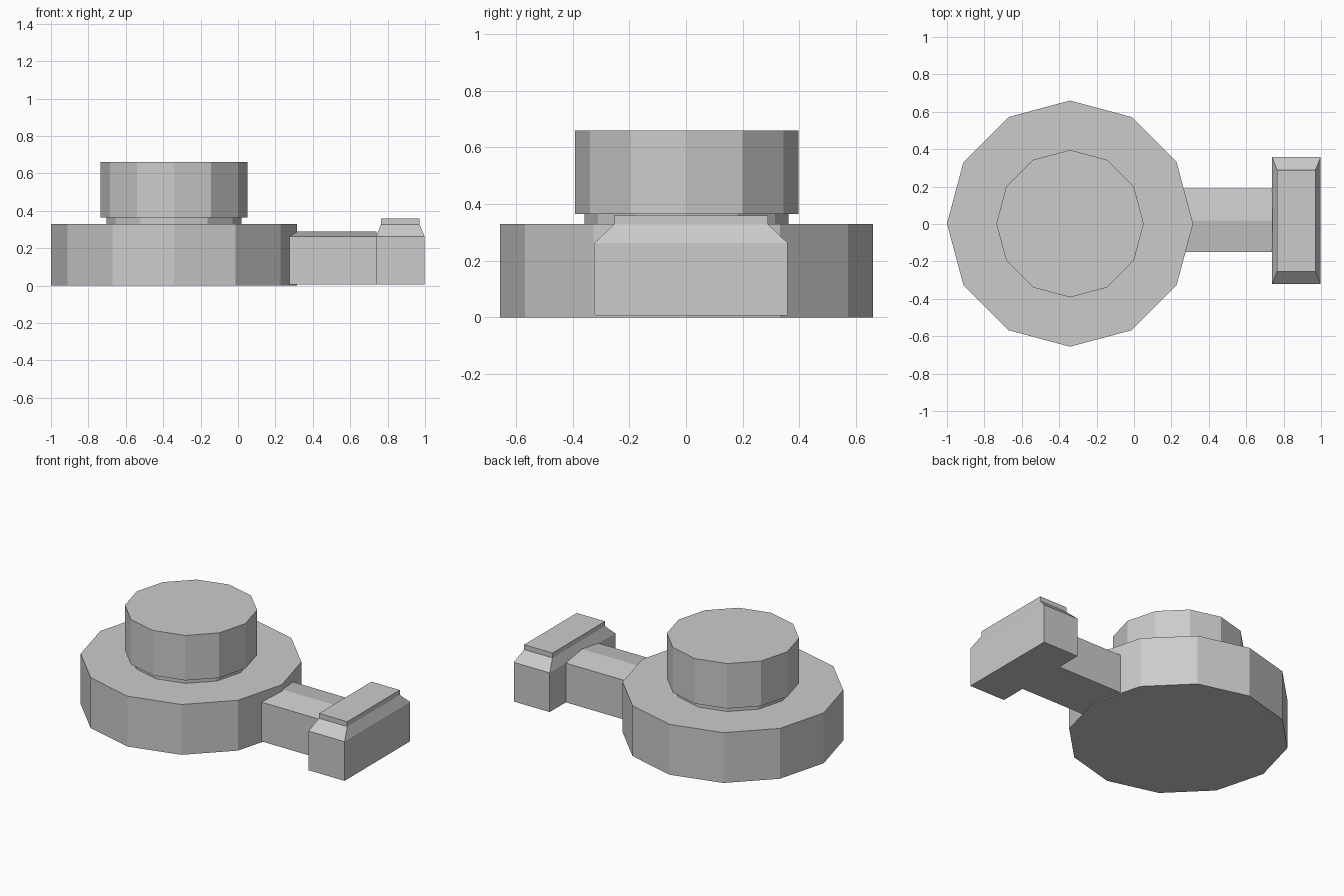
import bpy, bmesh
from math import cos, sin, tau

if "Cube" in bpy.data.objects:
    bpy.data.objects.remove(bpy.data.objects["Cube"])


def loft(name, rings):
    """Closed solid from stacked rings of equal point count."""
    bm = bmesh.new()
    loops = [[bm.verts.new(p) for p in ring] for ring in rings]
    n = len(loops[0])
    for a, b in zip(loops, loops[1:]):
        for i in range(n):
            j = (i + 1) % n
            bm.faces.new((a[i], a[j], b[j], b[i]))
    bm.faces.new(loops[0][::-1])
    bm.faces.new(loops[-1])
    bmesh.ops.recalc_face_normals(bm, faces=bm.faces)
    me = bpy.data.meshes.new(name)
    bm.to_mesh(me)
    bm.free()
    ob = bpy.data.objects.new(name, me)
    bpy.context.collection.objects.link(ob)
    return ob


def disc(name, radius, z0, z1, sides=12, cx=-0.342, cy=0.002):
    def ring(z):
        return [(cx + radius * cos(tau * i / sides),
                 cy + radius * sin(tau * i / sides), z) for i in range(sides)]
    return loft(name, [ring(z0), ring(z1)])


def rect(x0, x1, y0, y1, z):
    return [(x0, y0, z), (x1, y0, z), (x1, y1, z), (x0, y1, z)]


# Stacked twelve-sided drums
disc("base_drum", 0.658, 0.0, 0.33)
disc("neck", 0.36, 0.33, 0.365)
disc("top_drum", 0.394, 0.365, 0.66)

# Arm with a shallow gabled top
profile = [(-0.15, 0.006), (0.19, 0.006), (0.19, 0.263),
           (0.02, 0.29), (-0.15, 0.263)]
loft("arm", [[(x, y, z) for y, z in profile] for x in (0.23, 0.74)])

# Cross block with sloped shoulders and a raised cap
loft("end_block", [
    rect(0.738, 0.998, -0.322, 0.358, 0.006),
    rect(0.738, 0.998, -0.322, 0.358, 0.263),
    rect(0.765, 0.97, -0.254, 0.29, 0.328),
    rect(0.765, 0.97, -0.254, 0.29, 0.36),
])
